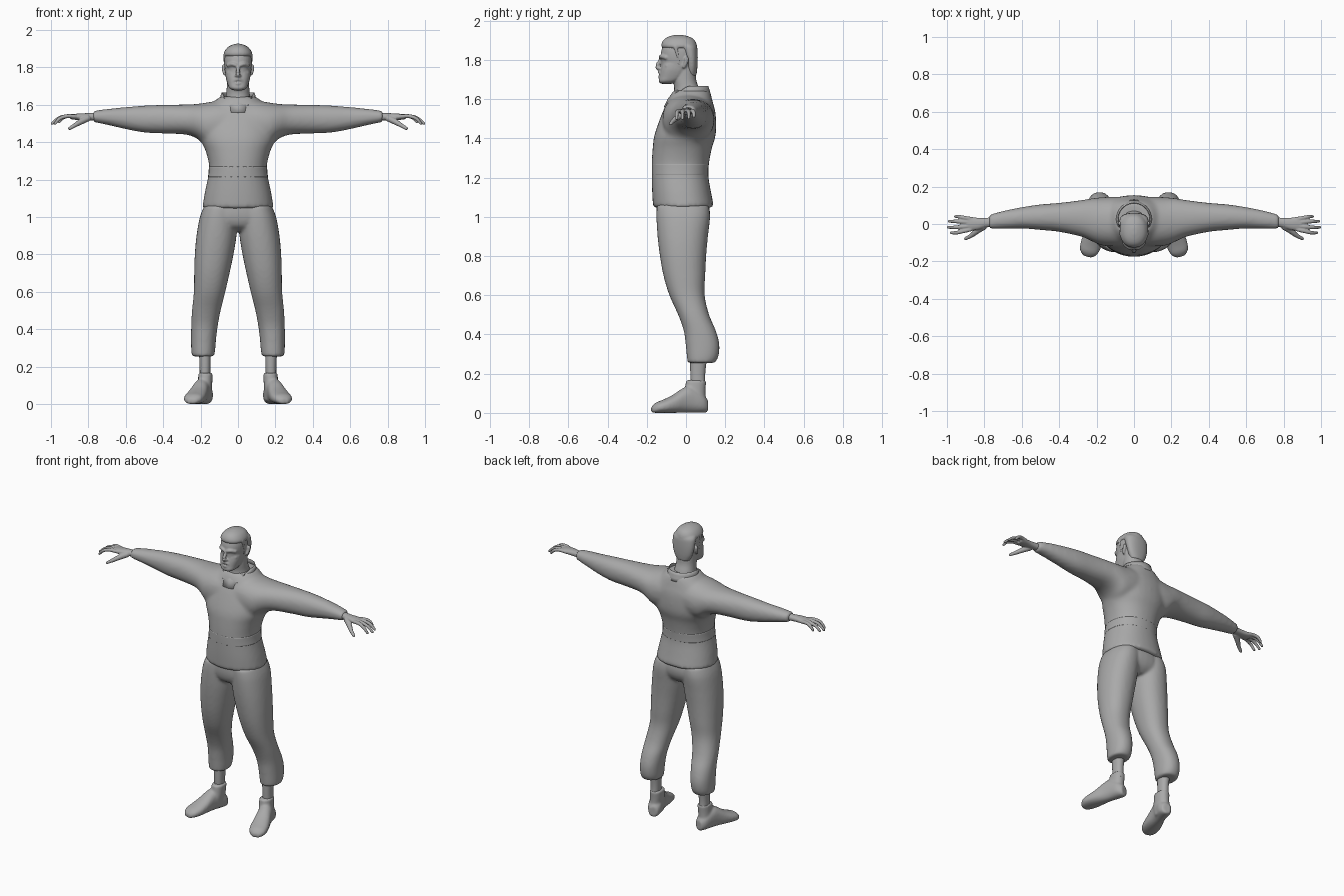
import bpy, bmesh, math
from mathutils import Vector

grey = bpy.data.materials.new("plain grey")
grey.diffuse_color = (0.4, 0.4, 0.4, 1)


def spline(rows, steps=4):
    """Catmull-Rom rows in between the given rows."""
    out = []
    for i in range(len(rows) - 1):
        p = [rows[max(0, min(len(rows) - 1, i + k))] for k in (-1, 0, 1, 2)]
        for s in range(steps):
            t = s / steps
            out.append([0.5 * (2 * b + (c - a) * t + (2 * a - 5 * b + 4 * c - d) * t * t
                               + (3 * b - a - 3 * c + d) * t ** 3) for a, b, c, d in zip(*p)])
    return out + [list(rows[-1])]


def skin(bm, rings, caps=True):
    loops = [[bm.verts.new(p) for p in r] for r in rings]
    n = len(loops[0])
    faces = []
    for a, b in zip(loops, loops[1:]):
        faces += [bm.faces.new((a[i], a[(i + 1) % n], b[(i + 1) % n], b[i])) for i in range(n)]
    if caps:
        faces += [bm.faces.new(loops[0][::-1]), bm.faces.new(loops[-1])]
    bmesh.ops.recalc_face_normals(bm, faces=faces)


def loft(bm, rows, axis="z", side=1, power=2.2, n=32):
    """Rows are (position, u0, u1, v0, v1); u, v are x, y for z lofts and y, z for x lofts."""
    rings = []
    for t, u0, u1, v0, v1 in spline(rows):
        ring = []
        for i in range(n):
            c, s = math.cos(math.tau * i / n), math.sin(math.tau * i / n)
            u = (u0 + u1) / 2 + (u1 - u0) / 2 * math.copysign(abs(c) ** (2 / power), c)
            v = (v0 + v1) / 2 + (v1 - v0) / 2 * math.copysign(abs(s) ** (2 / power), s)
            ring.append((side * u, v, t) if axis == "z" else (side * t, u, v))
        rings.append(ring)
    skin(bm, rings)


def tube(bm, pts, side=1, n=10):
    """Rounded tube through (x, y, z, radius) points."""
    pts = spline(pts, 3)
    pts = [pts[0][:3] + [pts[0][3] * .4]] + pts + [pts[-1][:3] + [pts[-1][3] * .4]]
    c = [Vector((side * p[0], p[1], p[2])) for p in pts]
    d0, d1 = (c[2] - c[1]).normalized(), (c[-2] - c[-3]).normalized()
    c[0] -= d0 * pts[1][3] * .7
    c[-1] += d1 * pts[-2][3] * .7
    rings = []
    for i, p in enumerate(pts):
        q = (c[min(i + 1, len(c) - 1)] - c[max(i - 1, 0)]).to_track_quat('Z', 'Y')
        rings.append([c[i] + q @ Vector((math.cos(a), math.sin(a), 0)) * p[3]
                      for a in (math.tau * k / n for k in range(n))])
    skin(bm, rings)


def finish(name, bm, voxel=0, smooth=0, mirror=False, thick=0):
    me = bpy.data.meshes.new(name)
    bm.to_mesh(me)
    bm.free()
    me.materials.append(grey)
    ob = bpy.data.objects.new(name, me)
    bpy.context.collection.objects.link(ob)
    me.shade_smooth()
    if voxel:
        m = ob.modifiers.new("fuse", 'REMESH')
        m.mode, m.voxel_size, m.use_smooth_shade = 'VOXEL', voxel, True
    if smooth:
        m = ob.modifiers.new("soften", 'SMOOTH')
        m.factor, m.iterations = .5, smooth
    if thick:
        ob.modifiers.new("thickness", 'SOLIDIFY').thickness = thick
    if mirror:
        ob.modifiers.new("mirror", 'MIRROR')
    return ob


def sym(t, w, y0, y1):
    return (t, -w, w, y0, y1)


# Shirt: torso and both sleeves fused
bm = bmesh.new()
loft(bm, [sym(1.046, .192, -.168, .144), sym(1.13, .178, -.173, .127), sym(1.21, .161, -.175, .114),
          sym(1.27, .154, -.175, .117), sym(1.35, .172, -.17, .132), sym(1.42, .2, -.16, .152),
          sym(1.52, .2, -.125, .152), sym(1.58, .17, -.098, .138), sym(1.62, .125, -.08, .127),
          sym(1.645, .095, -.062, .116)])
for s in (1, -1):
    loft(bm, [(0, -.11, .14, 1.42, 1.62), (.1, -.12, .145, 1.38, 1.622), (.17, -.115, .143, 1.38, 1.612),
              (.22, -.095, .138, 1.42, 1.605), (.28, -.068, .128, 1.441, 1.602), (.4, -.042, .113, 1.447, 1.6),
              (.5, -.032, .105, 1.452, 1.596), (.6, -.024, .09, 1.47, 1.588), (.7, -.025, .07, 1.493, 1.578),
              (.775, -.025, .05, 1.508, 1.568)], "x", s)
finish("shirt", bm, .011, 8)

# Waistband: nearly flush strip round the shirt
bm = bmesh.new()
loft(bm, [sym(1.215, .1605, -.1745, .1135), sym(1.24, .1575, -.1745, .1145), sym(1.27, .1555, -.1745, .1165)])
finish("waistband", bm)

# Collar: band leaning in from the shoulders, dropping towards the front
bm = bmesh.new()
rings = []
for k in range(4):
    f = k / 3
    ring = []
    for i in range(40):
        a = math.tau * i / 40
        front = max(0, math.cos(a)) ** 2
        r = .104 - .016 * f
        ring.append((r * math.sin(a), .024 - (r + .002) * math.cos(a) - .008 * front * (1 - f),
                     1.667 - .08 * front - .055 * (1 - f)))
    rings.append(ring)
skin(bm, rings, False)
finish("collar", bm, thick=.004)

# Neck placket: thin tapered plate on the chest
bm = bmesh.new()
rows = [(1.645, .078, -.056), (1.60, .056, -.094), (1.56, .038, -.113)]
plate = [[bm.verts.new((x, y + .014 * abs(x) / .07, z)) for x in (-w, 0, w)] for z, w, y in rows]
for a, b in zip(plate, plate[1:]):
    for i in range(2):
        bm.faces.new((a[i], b[i], b[i + 1], a[i + 1]))
finish("neck_placket", bm, thick=.006)

# Trousers: pelvis and both legs fused
bm = bmesh.new()
loft(bm, [sym(.925, .06, -.09, .07), sym(.95, .15, -.13, .1), sym(.985, .2, -.147, .118),
          sym(1.03, .19, -.152, .122), sym(1.09, .165, -.148, .108)])
for s in (1, -1):
    loft(bm, [(.255, .128, .246, .008, .148), (.29, .122, .25, .004, .166), (.35, .117, .251, -.002, .17),
              (.42, .108, .25, -.012, .152), (.5, .093, .246, -.04, .118), (.6, .068, .236, -.085, .095),
              (.7, .045, .234, -.115, .098), (.8, .024, .231, -.133, .103), (.9, .008, .222, -.145, .112),
              (1.0, .004, .204, -.151, .123), (1.06, .01, .18, -.148, .115)], "z", s)
finish("trousers", bm, .009, 6)

# Ankles
bm = bmesh.new()
loft(bm, [(.13, .15, .205, .025, .1), (.2, .147, .205, .022, .098), (.3, .145, .21, .02, .11)], n=20)
finish("ankle", bm, mirror=True)

# Boots: upright shaft fused with a foot that turns outwards
bm = bmesh.new()
loft(bm, [(.02, .142, .212, .0, .105), (.08, .14, .216, -.015, .1), (.12, .137, .214, -.006, .1),
          (.167, .135, .212, .0, .104)])
rings = []
for t, w, h in spline([(0, .026, .07), (.03, .042, .1), (.09, .044, .135), (.13, .046, .125), (.18, .053, .092),
                       (.23, .056, .068), (.27, .047, .052), (.293, .022, .03)]):
    c = Vector((.165 + .29 * t, .108 - .965 * t, h / 2))
    rings.append([c + Vector((.965 * w * math.cos(a), .27 * w * math.cos(a),
                              h / 2 * math.copysign(abs(math.sin(a)) ** .8, math.sin(a))))
                  for a in (math.tau * k / 24 for k in range(24))])
skin(bm, rings)
finish("boot", bm, .007, 7, mirror=True)

# Hands: wrist, palm, four fingers and a thumb
bm = bmesh.new()
loft(bm, [(.74, -.015, .038, 1.515, 1.56), (.79, -.018, .033, 1.517, 1.556), (.83, -.03, .033, 1.518, 1.555),
          (.87, -.036, .037, 1.52, 1.552), (.895, -.034, .036, 1.524, 1.549)], "x", n=20)
for y0, y1, x1, z1 in ((.027, .04, .957, 1.507), (.008, .014, .99, 1.502),
                       (-.011, -.018, .996, 1.498), (-.028, -.047, .98, 1.498)):
    tube(bm, [(.87, y0, 1.537, .0115), (.91, (y0 + y1) / 2, 1.54, .011),
              (.5 * x1 + .46, y1, 1.529, .01), (x1, y1, z1, .0075)])
tube(bm, [(.8, -.012, 1.53, .018), (.84, -.038, 1.51, .016), (.87, -.062, 1.492, .012), (.902, -.079, 1.473, .009)])
finish("hand", bm, .004, 2, mirror=True)

# Head: neck, skull, jaw and facial features fused
bm = bmesh.new()
loft(bm, [sym(1.59, .075, -.07, .085), sym(1.65, .064, -.06, .068), sym(1.70, .06, -.065, .052),
          sym(1.78, .06, -.06, .05)])
loft(bm, [sym(1.735, .05, -.125, .04), sym(1.76, .066, -.128, .05), sym(1.79, .07, -.126, .054),
          sym(1.815, .073, -.129, .056), sym(1.85, .073, -.125, .054), sym(1.885, .064, -.11, .045),
          sym(1.91, .035, -.08, .015)])
loft(bm, [sym(1.678, .025, -.128, -.07), sym(1.69, .046, -.139, -.04), sym(1.715, .057, -.136, 0),
          sym(1.75, .066, -.13, .02), sym(1.78, .068, -.122, .03)], power=2.5)
tube(bm, [(0, -.126, 1.808, .009), (0, -.138, 1.785, .01), (0, -.148, 1.766, .0115), (0, -.132, 1.754, .013)])
tube(bm, [(-.024, -.124, 1.725, .008), (0, -.135, 1.738, .009), (.024, -.124, 1.725, .008)])
tube(bm, [(-.016, -.128, 1.714, .007), (0, -.135, 1.713, .008), (.016, -.128, 1.714, .007)])
for s in (1, -1):
    tube(bm, [(.008, -.129, 1.811, .010), (.03, -.124, 1.818, .011), (.054, -.1, 1.811, .011)], s)
    tube(bm, [(.028, -.113, 1.765, .011), (.05, -.092, 1.77, .013)], s)
    tube(bm, [(.014, -.134, 1.757, .006), (.008, -.138, 1.757, .006)], s)
    tube(bm, [(.07, -.012, 1.762, .008), (.075, 0, 1.785, .011), (.077, .004, 1.808, .011)], s)
finish("head", bm, .0045, 2)

# Hair: swept top, back of the head and sideburns
bm = bmesh.new()
loft(bm, [sym(1.86, .073, -.12, .057), sym(1.872, .077, -.126, .056), sym(1.89, .07, -.122, .05),
          sym(1.908, .055, -.108, .036), sym(1.92, .034, -.085, .01), sym(1.927, .012, -.055, -.02)])
loft(bm, [sym(1.72, .045, -.0, .053), sym(1.76, .064, .0, .058), sym(1.81, .075, -.01, .06),
          sym(1.86, .077, -.03, .058), sym(1.88, .07, -.05, .05)])
for s in (1, -1):
    tube(bm, [(.064, -.035, 1.775, .007), (.068, -.042, 1.82, .008), (.068, -.055, 1.87, .011)], s)
finish("hair", bm, .005, 4)
